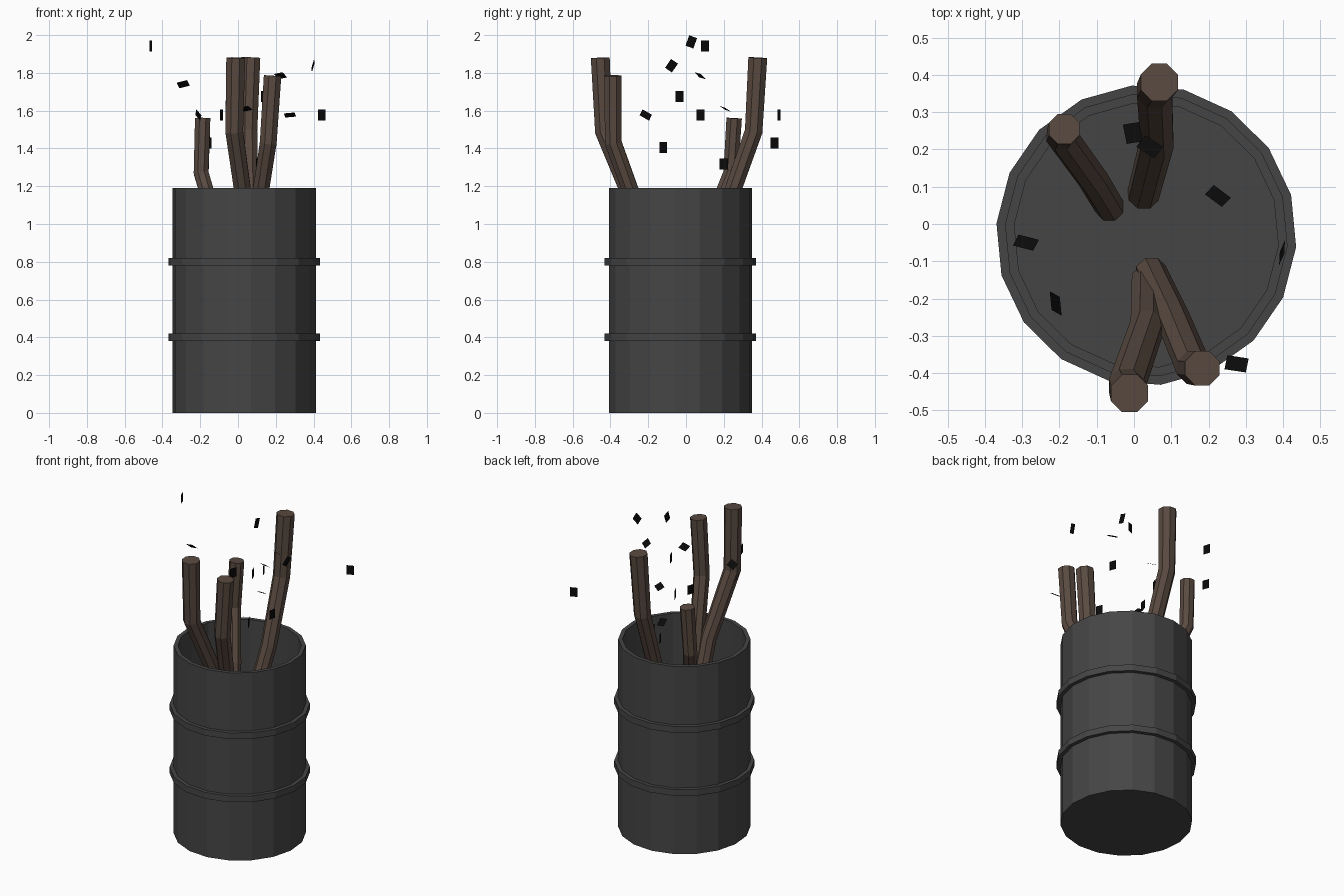
import bpy
import bmesh
from math import radians, sin, cos, pi
from mathutils import Vector, Matrix

if "Cube" in bpy.data.objects:
    bpy.data.objects.remove(bpy.data.objects["Cube"])

CX, CY = 0.033, -0.03          # barrel axis
SIDES = 18
TURN = radians(15.5)


def material(name, rgb):
    m = bpy.data.materials.new(name)
    m.diffuse_color = (*rgb, 1)
    m.use_nodes = True
    m.node_tree.nodes["Principled BSDF"].inputs["Base Color"].default_value = m.diffuse_color
    return m


def finish(bm, name, mat):
    bmesh.ops.recalc_face_normals(bm, faces=bm.faces)
    mesh = bpy.data.meshes.new(name)
    bm.to_mesh(mesh)
    bm.free()
    mesh.materials.append(mat)
    obj = bpy.data.objects.new(name, mesh)
    bpy.context.collection.objects.link(obj)
    return obj


def skin(bm, rings, closed=False):
    """Bridge rings of vertices; cap both ends, or join last to first."""
    n = len(rings[0])
    pairs = list(zip(rings, rings[1:]))
    if closed:
        pairs.append((rings[-1], rings[0]))
    for a, b in pairs:
        for i in range(n):
            j = (i + 1) % n
            bm.faces.new((a[i], a[j], b[j], b[i]))
    if not closed:
        bm.faces.new(rings[0])
        bm.faces.new(rings[-1])


def lathe(name, profile, mat, closed=False):
    bm = bmesh.new()
    rings = [[bm.verts.new((CX + r * cos(TURN + 2 * pi * i / SIDES),
                            CY + r * sin(TURN + 2 * pi * i / SIDES), z))
              for i in range(SIDES)] for r, z in profile]
    skin(bm, rings, closed)
    return finish(bm, name, mat)


def log(name, points, r0, r1, mat):
    pts = [Vector(p) for p in points]
    last = len(pts) - 1
    bm = bmesh.new()
    rings = []
    for k, p in enumerate(pts):
        t = Vector((0, 0, 0))
        if k > 0:
            t += (p - pts[k - 1]).normalized()
        if k < last:
            t += (pts[k + 1] - p).normalized()
        t.normalize()
        u = Vector((0, 1, 0)).cross(t).normalized()
        v = t.cross(u)
        r = r0 + (r1 - r0) * k / last
        rings.append([bm.verts.new(p + r * (u * cos(a) + v * sin(a)))
                      for a in (2 * pi * (i + 0.5) / 8 for i in range(8))])
    skin(bm, rings)
    return finish(bm, name, mat)


def flake(name, centre, heading, tilt, spin, mat):
    rot = (Matrix.Rotation(radians(heading), 3, 'Z')
           @ Matrix.Rotation(radians(tilt), 3, 'X')
           @ Matrix.Rotation(radians(spin), 3, 'Y'))
    bm = bmesh.new()
    corners = ((-1, -1), (1, -1), (1, 1), (-1, 1))
    bm.faces.new([bm.verts.new(Vector(centre) + rot @ Vector((0.022 * a, 0, 0.029 * b)))
                  for a, b in corners])
    return finish(bm, name, mat)


steel = material("dark_steel", (0.06, 0.06, 0.06))
wood = material("charred_wood", (0.1, 0.068, 0.052))
ash = material("ember_black", (0.003, 0.003, 0.003))

# Open barrel with inner fill floor
lathe("barrel", [(0.38, 0), (0.38, 1.19), (0.355, 1.19), (0.355, 0.7)], steel)

# Raised hoops
for label, z in (("lower", 0.4), ("upper", 0.8)):
    lathe(label + "_hoop", [(0.37, z - 0.02), (0.403, z - 0.02),
                            (0.403, z + 0.02), (0.37, z + 0.02)], steel, True)

# Bent logs, from base to tip
log("front_log", [(0.035, -0.15, 0.71), (0.035, -0.275, 1.1),
                  (-0.02, -0.435, 1.49), (-0.012, -0.454, 1.88)], 0.044, 0.054, wood)
log("right_log", [(0.045, -0.13, 0.71), (0.105, -0.255, 1.07),
                  (0.16, -0.385, 1.43), (0.183, -0.387, 1.785)], 0.044, 0.05, wood)
log("back_log", [(0.025, 0.08, 0.71), (0.062, 0.22, 1.1),
                 (0.055, 0.358, 1.49), (0.068, 0.38, 1.88)], 0.044, 0.054, wood)
log("left_log", [(-0.065, 0.045, 0.69), (-0.11, 0.12, 0.98),
                 (-0.195, 0.237, 1.27), (-0.187, 0.255, 1.56)], 0.04, 0.044, wood)

# Drifting embers: centre, heading, tilt, spin
EMBERS = [
    ((-0.463, 0.1, 1.943), -72, 0, 0),
    ((0.443, 0.493, 1.577), 22, 0, 0),
    ((-0.147, 0.468, 1.43), -70, 0, 0),
    ((-0.088, 0.077, 1.577), 70, 0, 0),
    ((0.13, -0.034, 1.675), -70, 0, 0),
    ((0.16, -0.12, 1.405), -65, 0, 0),
    ((0.1, 0.2, 1.317), 80, 0, 0),
    ((0.113, 0.028, 1.964), 90, 0, 20),
    ((0.397, -0.077, 1.838), 80, 10, 35),
    ((-0.29, -0.05, 1.74), 0, 45, 70),
    ((0.225, 0.075, 1.785), -25, 50, 75),
    ((-0.21, -0.213, 1.577), -65, 30, 55),
    ((-0.003, 0.244, 1.41), 0, 65, 10),
    ((0.042, 0.207, 1.61), -15, 60, 70),
    ((0.275, -0.375, 1.577), 0, 60, 80),
]
for i, (c, h, t, s) in enumerate(EMBERS):
    flake(f"ember_{i + 1}", c, h, t, s, ash)
